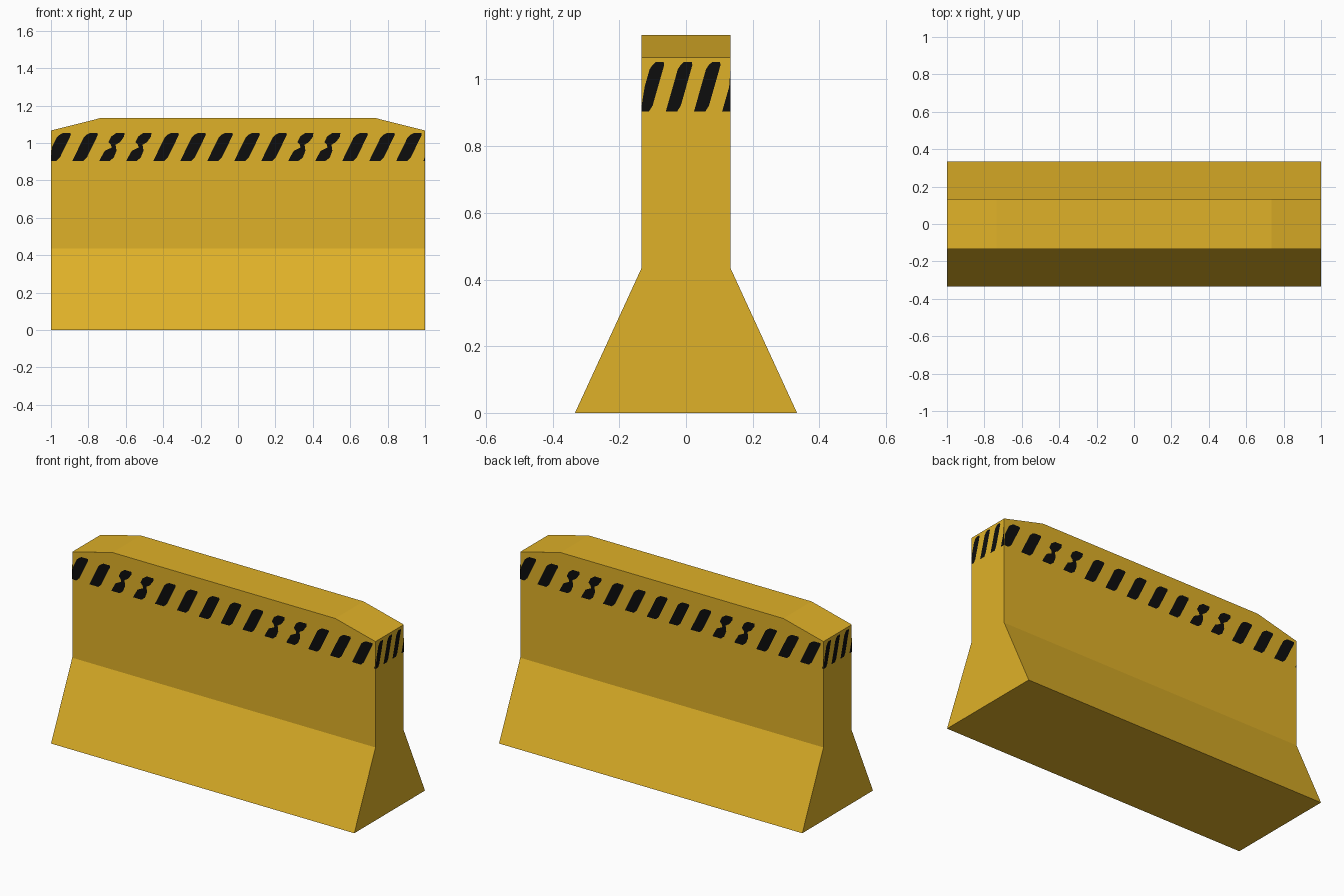
import bpy, bmesh

if "Cube" in bpy.data.objects:
    bpy.data.objects.remove(bpy.data.objects["Cube"])


def material(name, rgb):
    m = bpy.data.materials.new(name)
    m.diffuse_color = (*rgb, 1)
    m.use_nodes = True
    m.node_tree.nodes["Principled BSDF"].inputs["Base Color"].default_value = m.diffuse_color
    return m


yellow = material("barrier yellow", (0.74, 0.44, 0.021))
black = material("stripe black", (0.004, 0.004, 0.004))


def finish(name, bm, mat):
    mesh = bpy.data.meshes.new(name)
    bm.to_mesh(mesh)
    bm.free()
    mesh.materials.append(mat)
    obj = bpy.data.objects.new(name, mesh)
    bpy.context.collection.objects.link(obj)
    return obj


# Barrier body: one cross-section lofted along x, top dropping at both ends
FOOT, WALL, KNEE = 0.333, 0.133, 0.435
bm = bmesh.new()
rings = []
for x, top in ((-1, 1.066), (-0.735, 1.133), (0.735, 1.133), (1, 1.066)):
    profile = [(-FOOT, 0), (FOOT, 0), (WALL, KNEE), (WALL, top), (-WALL, top), (-WALL, KNEE)]
    rings.append([bm.verts.new((x, y, z)) for y, z in profile])
for a, b in zip(rings, rings[1:]):
    for i in range(6):
        j = (i + 1) % 6
        bm.faces.new((a[i], a[j], b[j], b[i]))
for ring in (rings[0], rings[-1]):
    # split each end at the knee so both faces are convex
    bm.faces.new((ring[0], ring[1], ring[2], ring[5]))
    bm.faces.new((ring[5], ring[2], ring[3], ring[4]))
bmesh.ops.recalc_face_normals(bm, faces=bm.faces)
finish("barrier_body", bm, yellow)

# Hazard stripes: (height fraction, left inset, right inset) as shares of width
SOLID = [(0, 0, 0.15), (0.12, 0, 0), (0.5, 0, 0), (0.85, 0, 0), (0.94, 0.12, 0), (1, 0.3, 0.1)]
WORN = [(0, 0, 0.2), (0.12, 0, 0), (0.36, 0.05, 0.05), (0.48, 0.45, 0.2),
        (0.58, 0.3, 0.35), (0.68, 0, 0.1), (0.88, 0, 0), (1, 0.25, 0.1)]
Z0, Z1, LIFT = 0.904, 1.052, 0.002


def stripes(name, place, half, start, step, width, slant, count, worn=()):
    """Slanted bars on a flat face, clipped to its half width."""
    bm = bmesh.new()
    for i in range(count):
        rows = []
        for t, cut_l, cut_r in (WORN if i in worn else SOLID):
            u = start + step * i + slant * t
            left, right = u + width * cut_l, u + width * (1 - cut_r)
            left, right = (max(-half, min(half, v)) for v in (left, right))
            rows.append((left, right, Z0 + (Z1 - Z0) * t))
        for (l0, r0, z0), (l1, r1, z1) in zip(rows, rows[1:]):
            if r0 - l0 + r1 - l1 > 0.001:
                bm.faces.new([bm.verts.new(place(u, z))
                              for u, z in ((l0, z0), (r0, z0), (r1, z1), (l1, z1))])
    bmesh.ops.remove_doubles(bm, verts=bm.verts, dist=0.0001)
    finish(name, bm, black)


# The model repeats under a half turn: front/back and right/left pairs
for s, long_side, end in ((1, "front", "right"), (-1, "back", "left")):
    stripes(long_side + "_stripes", lambda u, z: (s * u, -s * (WALL + LIFT), z),
            1, -1.03, 0.1443, 0.069, 0.072, 15, (2, 3, 9, 10))
    stripes(end + "_stripes", lambda u, z: (s * (1 + LIFT), s * u, z),
            WALL, -0.145, 0.0845, 0.040, 0.042, 4)
